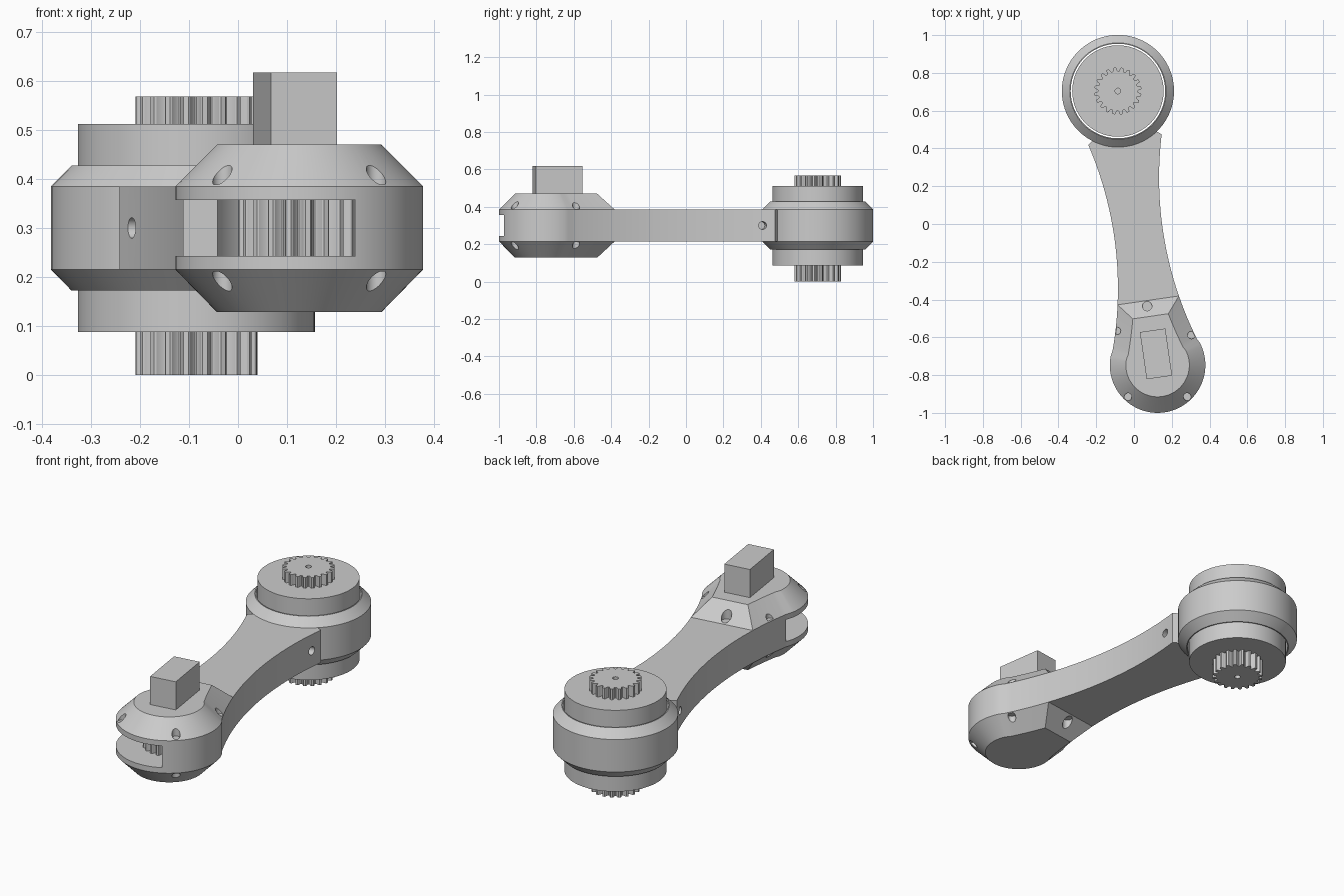
import bpy, bmesh, math
from mathutils import Vector, Matrix

if "Cube" in bpy.data.objects:
    bpy.data.objects.remove(bpy.data.objects["Cube"])

JOINT = Vector((-0.085, 0.704))          # big joint centre
LEN = 1.466                              # distance to the small head
ANG = math.atan2(0.21, 1.451)
D = Vector((math.sin(ANG), -math.cos(ANG)))   # along the arm
N = Vector((math.cos(ANG), math.sin(ANG)))    # across the arm
HEAD = JOINT + D * LEN
R_ARC, S_MID, WAIST, R_HEAD, S_CAP = 1.92, 0.76, 0.13, 0.253, 1.12


def P(s, t):
    return JOINT + D * s + N * t


def finish(name, bm):
    bmesh.ops.recalc_face_normals(bm, faces=bm.faces[:])
    me = bpy.data.meshes.new(name)
    bm.to_mesh(me)
    bm.free()
    ob = bpy.data.objects.new(name, me)
    bpy.context.collection.objects.link(ob)
    return ob


def prism(name, pts, z0, z1):
    bm = bmesh.new()
    lo = [bm.verts.new((p[0], p[1], z0)) for p in pts]
    hi = [bm.verts.new((p[0], p[1], z1)) for p in pts]
    bm.faces.new(lo)
    bm.faces.new(hi)
    for i in range(len(pts)):
        j = (i + 1) % len(pts)
        bm.faces.new((lo[i], lo[j], hi[j], hi[i]))
    return finish(name, bm)


def circle(c, r, n=64):
    return [(c[0] + r * math.cos(2 * math.pi * i / n),
             c[1] + r * math.sin(2 * math.pi * i / n)) for i in range(n)]


def activate(ob):
    bpy.ops.object.select_all(action='DESELECT')
    ob.select_set(True)
    bpy.context.view_layer.objects.active = ob


def cut(ob, cutter):
    activate(ob)
    m = ob.modifiers.new("cut", 'BOOLEAN')
    m.operation = 'DIFFERENCE'
    m.solver = 'EXACT'
    m.object = cutter
    bpy.ops.object.modifier_apply(modifier=m.name)
    bpy.data.objects.remove(cutter)


def smooth(ob):
    activate(ob)
    bpy.ops.object.shade_smooth_by_angle(angle=math.radians(30))


def gear(name, c, z0, z1, teeth=20, tip=0.125, root=0.104):
    pts = []
    for i in range(teeth):
        for f, r in ((0.0, root), (0.12, root + 0.004), (0.24, tip - 0.003), (0.32, tip),
                     (0.58, tip), (0.66, tip - 0.003), (0.78, root + 0.004), (0.9, root)):
            a = 2 * math.pi * (i + f) / teeth
            pts.append((c[0] + r * math.cos(a), c[1] + r * math.sin(a)))
    ob = prism(name, pts, z0, z1)
    cut(ob, prism("bore", circle(c, 0.015, 24), z0 - 0.1, z1 + 0.1))
    smooth(ob)


# Outline helpers: concave arm side running tangentially into the round head
def side_t(s, d=0.0):
    return WAIST + R_ARC - math.sqrt((R_ARC + d) ** 2 - (s - S_MID) ** 2)


def head_outline(d):
    dx, dy = S_MID - LEN, WAIST + R_ARC
    a0, r = math.atan2(dy, dx), R_HEAD - d
    s0, s1 = S_CAP + d, LEN + r * math.cos(a0)
    half = [(s0 + (s1 - s0) * i / 10, side_t(s0 + (s1 - s0) * i / 10, d)) for i in range(10)]
    half += [(LEN + r * math.cos(a0 * (1 - i / 28)), r * math.sin(a0 * (1 - i / 28)))
             for i in range(29)]
    return half + [(s, -t) for s, t in reversed(half[:-1])]


# Arm and chamfered head in one body
arm_half = [(0.236, 0.165)]
arm_half += [(0.26 + (S_CAP - 0.26) * i / 20, side_t(0.26 + (S_CAP - 0.26) * i / 20))
             for i in range(20)]
arm_left = [(s, -t) for s, t in reversed(arm_half)]
base, inset = head_outline(0.0), head_outline(0.085)
bm = bmesh.new()


def ring(pts, z):
    return [bm.verts.new((*P(s, t), z)) for s, t in pts]


walls = []
for z, zc in ((0.215, 0.128), (0.385, 0.47)):
    a, h = ring(arm_half, z), ring(base, z)
    b, c = ring(arm_left + [(0.27, 0.0)], z), ring(inset, zc)
    bm.faces.new(a + [h[0], h[-1]] + b)
    bm.faces.new(c)
    for i in range(len(h)):
        j = (i + 1) % len(h)
        bm.faces.new((h[i], h[j], c[j], c[i]))
    walls.append(a + h + b)
lo, hi = walls
for i in range(len(lo)):
    j = (i + 1) % len(lo)
    bm.faces.new((lo[i], lo[j], hi[j], hi[i]))
arm = finish("arm_and_head", bm)

# Gear chamber and its side opening
cut(arm, prism("chamber", circle(HEAD, 0.185), 0.243, 0.357))
hx, hy = HEAD
cut(arm, prism("opening", [(hx + 0.115, hy - 0.4), (hx + 0.115, hy - 0.1), (hx, hy + 0.08),
                           (hx - 0.4, hy + 0.08), (hx - 0.4, hy - 0.4)], 0.243, 0.357))

# Screw recesses in the chamfers, top and bottom
screws = [(-0.09, -0.566, 0.02), (0.304, -0.588, 0.02), (-0.032, -0.915, 0.02),
          (0.282, -0.915, 0.02), (0.07, -0.435, 0.025)]
for x, y, r in screws:
    for z0, z1 in ((0.389, 0.6), (0.0, 0.211)):
        cut(arm, prism("screw_recess", circle((x, y), r, 20), z0, z1))

# Cross holes near the big joint
for sgn in (-1, 1):
    bm = bmesh.new()
    axis = Vector((N.x, N.y, 0)).to_track_quat('Z', 'Y').to_matrix().to_4x4()
    loc = Matrix.Translation((*P(0.324, sgn * 0.18), 0.3))
    bmesh.ops.create_cone(bm, cap_ends=True, segments=24, radius1=0.021, radius2=0.021,
                          depth=0.12, matrix=loc @ axis)
    cut(arm, finish("cross_hole", bm))
smooth(arm)

# Joint collar: lathed ring around the hub
profile = [(0.25, 0.172), (0.255, 0.172), (0.297, 0.215), (0.297, 0.385),
           (0.255, 0.427), (0.25, 0.427)]
bm = bmesh.new()
SEG = 96
rows = [[bm.verts.new((*p, z)) for p in circle(JOINT, r, SEG)] for r, z in profile]
for k in range(len(rows)):
    u, v = rows[k], rows[(k + 1) % len(rows)]
    for i in range(SEG):
        j = (i + 1) % SEG
        bm.faces.new((u[i], u[j], v[j], v[i]))
smooth(finish("joint_collar", bm))

# Hub drum and gears
smooth(prism("hub_drum", circle(JOINT, 0.242, 96), 0.087, 0.512))
gear("top_gear", JOINT, 0.512, 0.568)
gear("bottom_gear", JOINT, 0.0, 0.087)
gear("head_gear", HEAD, 0.243, 0.357)

# Block on the head
prism("head_block", [P(1.28, -0.068), P(1.28, 0.068), P(1.532, 0.068), P(1.532, -0.068)],
      0.47, 0.617)
